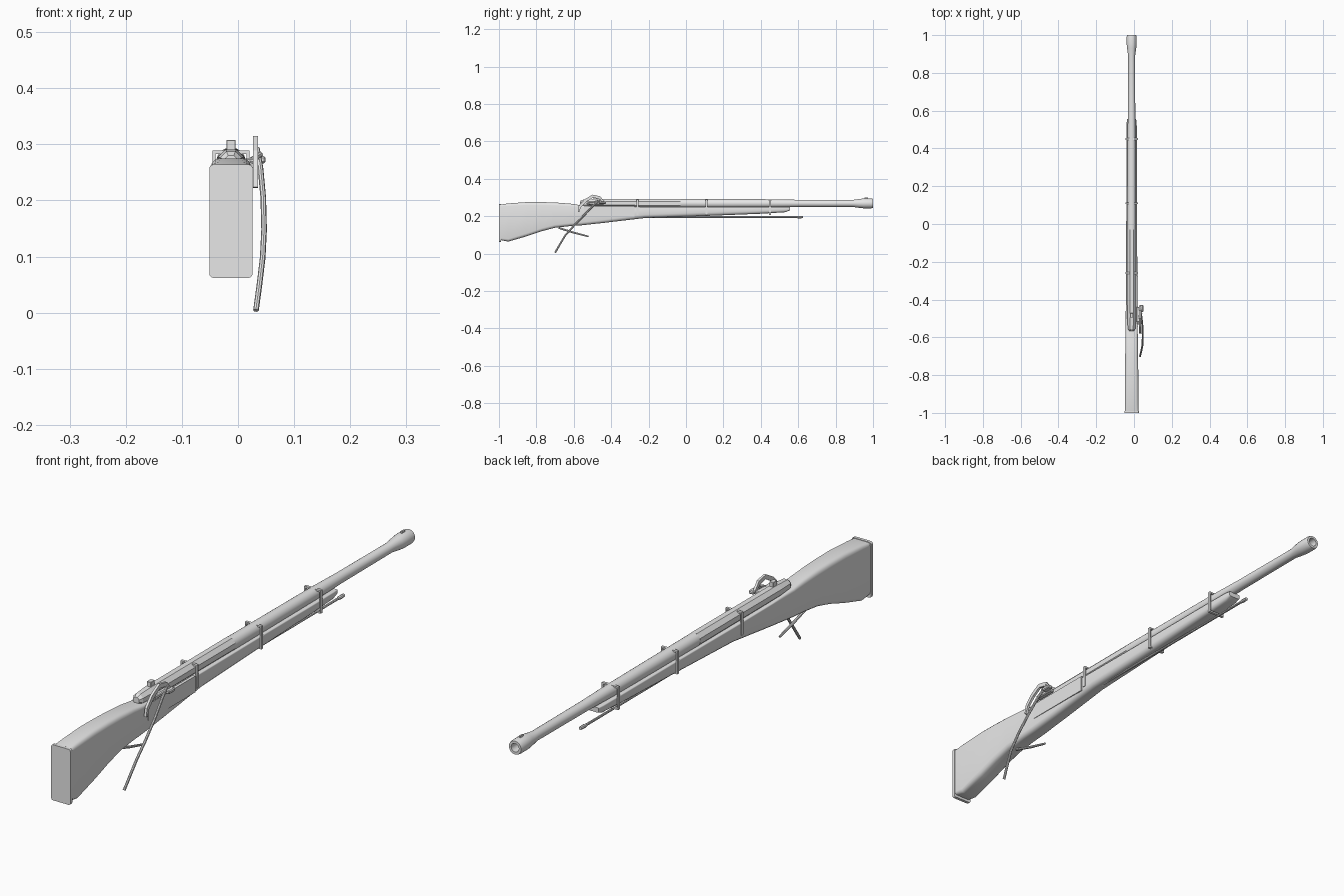
import bpy, bmesh, math
from mathutils import Vector

if "Cube" in bpy.data.objects:
    bpy.data.objects.remove(bpy.data.objects["Cube"], do_unlink=True)

AXIS_X, AXIS_Z = -0.0125, 0.268

grey = bpy.data.materials.new("light_grey")
grey.use_nodes = True
grey.diffuse_color = (0.8, 0.8, 0.8, 1)
grey.node_tree.nodes["Principled BSDF"].inputs["Base Color"].default_value = (0.8, 0.8, 0.8, 1)


def finish(name, bm, smooth=None):
    bmesh.ops.recalc_face_normals(bm, faces=bm.faces)
    mesh = bpy.data.meshes.new(name)
    bm.to_mesh(mesh)
    bm.free()
    obj = bpy.data.objects.new(name, mesh)
    bpy.context.collection.objects.link(obj)
    mesh.materials.append(grey)
    if smooth:
        bpy.ops.object.select_all(action='DESELECT')
        obj.select_set(True)
        bpy.context.view_layer.objects.active = obj
        bpy.ops.object.shade_smooth_by_angle(angle=math.radians(smooth))
    return obj


def loft(name, rings, smooth=None, closed=False):
    """Skin a list of equal-length rings; cap the ends unless closed."""
    bm = bmesh.new()
    loops = [[bm.verts.new(p) for p in ring] for ring in rings]
    n = len(loops[0])
    pairs = list(zip(loops, loops[1:]))
    if closed:
        pairs.append((loops[-1], loops[0]))
    else:
        bm.faces.new(loops[0])
        bm.faces.new(loops[-1])
    for a, b in pairs:
        for i in range(n):
            j = (i + 1) % n
            bm.faces.new((a[i], a[j], b[j], b[i]))
    return finish(name, bm, smooth)


def lathe(name, profile, sides, smooth=None, closed=False):
    """Turn (y, radius) points around the bore axis."""
    angles = [2 * math.pi * (i + 0.5) / sides for i in range(sides)]
    return loft(name, [[(AXIS_X + r * math.cos(a), y, AXIS_Z + r * math.sin(a))
                        for a in angles] for y, r in profile], smooth, closed)


def box(name, lo, hi, bevel=0.0):
    bm = bmesh.new()
    bmesh.ops.create_cube(bm, size=1)
    for v in bm.verts:
        v.co = [l + (h - l) * (c + 0.5) for l, h, c in zip(lo, hi, v.co)]
    if bevel:
        bmesh.ops.bevel(bm, geom=bm.edges[:], offset=bevel, segments=1, affect='EDGES')
    return finish(name, bm)


def rod(name, points, radii, sides=8):
    """Round bar through points, with one radius for each point."""
    pts = [Vector(p) for p in points]
    rings = []
    for i, p in enumerate(pts):
        t = (pts[min(i + 1, len(pts) - 1)] - pts[max(i - 1, 0)]).normalized()
        u = t.cross(Vector((1, 0, 0))).normalized()
        w = t.cross(u)
        rings.append([p + radii[i] * (u * math.cos(a) + w * math.sin(a))
                      for a in (2 * math.pi * k / sides for k in range(sides))])
    return loft(name, rings, 40)


def section(y, top, bottom, half, r_top, r_bottom):
    """Rounded rectangle across the gun."""
    ring = []
    for sx, z, r, sz, start in ((1, top, r_top, -1, 0), (-1, top, r_top, -1, 90),
                                (-1, bottom, r_bottom, 1, 180), (1, bottom, r_bottom, 1, 270)):
        for k in range(4):
            a = math.radians(start + 30 * k)
            ring.append((AXIS_X + sx * (half - r) + r * math.cos(a), y,
                         z + sz * r + r * math.sin(a)))
    return ring


# Stock: y, top, bottom, half width, corner radii
STOCK = [(-0.99, 0.262, 0.072, 0.036, 0.010, 0.010),
         (-0.95, 0.268, 0.064, 0.036, 0.014, 0.014),
         (-0.85, 0.275, 0.093, 0.036, 0.016, 0.016),
         (-0.77, 0.275, 0.120, 0.035, 0.016, 0.016),
         (-0.70, 0.273, 0.138, 0.034, 0.016, 0.016),
         (-0.62, 0.267, 0.147, 0.033, 0.014, 0.016),
         (-0.56, 0.258, 0.151, 0.032, 0.010, 0.016),
         (-0.44, 0.252, 0.164, 0.031, 0.004, 0.016),
         (-0.22, 0.250, 0.190, 0.030, 0.004, 0.018),
         (0.10, 0.250, 0.201, 0.028, 0.004, 0.018),
         (0.40, 0.250, 0.213, 0.028, 0.004, 0.015),
         (0.53, 0.250, 0.221, 0.027, 0.004, 0.012),
         (0.555, 0.249, 0.231, 0.024, 0.003, 0.006)]
loft("stock", [section(*s) for s in STOCK], 40)
loft("butt_plate", [section(y, 0.264, 0.062, 0.0385, 0.007, 0.007) for y in (-1.0, -0.989)], 40)

# Barrel: eight-sided breech, round tapering tube, flared hollow muzzle
lathe("breech", [(-0.567, 0.013), (-0.555, 0.021), (-0.50, 0.025), (-0.03, 0.026)], 8)
lathe("barrel", [(-0.04, 0.0245), (0.45, 0.0225), (0.60, 0.0195), (0.89, 0.0185),
                 (0.93, 0.0245), (0.95, 0.0265), (0.99, 0.0265), (1.0, 0.0245),
                 (1.0, 0.0155), (0.85, 0.0145), (-0.02, 0.0145)], 20, 40, closed=True)
box("front_sight", (AXIS_X - 0.003, 0.955, 0.29), (AXIS_X + 0.003, 0.973, 0.301))
box("rear_sight", (AXIS_X - 0.008, -0.495, 0.288), (AXIS_X + 0.008, -0.472, 0.308), 0.001)

# Square bands holding the barrel to the stock
for label, y in (("rear", -0.26), ("middle", 0.11), ("front", 0.45)):
    rings = []
    for half, lo, hi, dy in ((0.033, 0.205, 0.289, -0.005), (0.033, 0.205, 0.289, 0.005),
                             (0.028, 0.211, 0.283, 0.005), (0.028, 0.211, 0.283, -0.005)):
        rings.append([(AXIS_X + sx * half, y + dy, z)
                      for sx, z in ((-1, lo), (1, lo), (1, hi), (-1, hi))])
    loft(label + "_band", rings, closed=True)

# Ramrod with a thicker tip
rod("ramrod", [(AXIS_X, y, 0.195) for y in (-0.25, 0.59, 0.60, 0.625)],
    (0.0045, 0.0045, 0.007, 0.006))

# Lock plate, pan and cover on the left side
box("lock_plate", (0.010, -0.545, 0.195), (0.021, -0.275, 0.254))
box("pan", (0.012, -0.52, 0.262), (0.031, -0.44, 0.276), 0.003)
box("pan_cover", (0.028, -0.465, 0.266), (0.049, -0.428, 0.279), 0.003)

# Serpentine: flat curved arm
ARM = [(-0.575, 0.223, 0.004), (-0.567, 0.252, 0.007), (-0.538, 0.283, 0.008),
       (-0.498, 0.307, 0.008), (-0.462, 0.299, 0.008), (-0.44, 0.275, 0.005)]
arm_rings = []
for i, (y, z, w) in enumerate(ARM):
    a, b = ARM[max(i - 1, 0)], ARM[min(i + 1, len(ARM) - 1)]
    t = Vector((0, b[0] - a[0], b[1] - a[1])).normalized()
    side = Vector((0, -t.z, t.y)) * w
    arm_rings.append([Vector((x, y, z)) + s * side
                      for x, s in ((0.027, -1), (0.036, -1), (0.036, 1), (0.027, 1))])
loft("serpentine", arm_rings)
rod("serpentine_screw", [(0.022, -0.53, 0.262), (0.0225, -0.50, 0.270), (0.04, -0.47, 0.282)],
    (0.006, 0.006, 0.005))

# Hanging match cord
rod("match_cord", [(0.034, -0.455, 0.292), (0.040, -0.495, 0.258), (0.045, -0.545, 0.205),
                   (0.0465, -0.60, 0.148), (0.044, -0.645, 0.098), (0.038, -0.675, 0.048),
                   (0.032, -0.70, 0.004)], (0.005,) * 7)

# Trigger lever under the wrist
rod("trigger_lever", [(AXIS_X, -0.68, 0.137), (AXIS_X, -0.60, 0.112), (AXIS_X, -0.52, 0.091)],
    (0.005, 0.005, 0.004))
